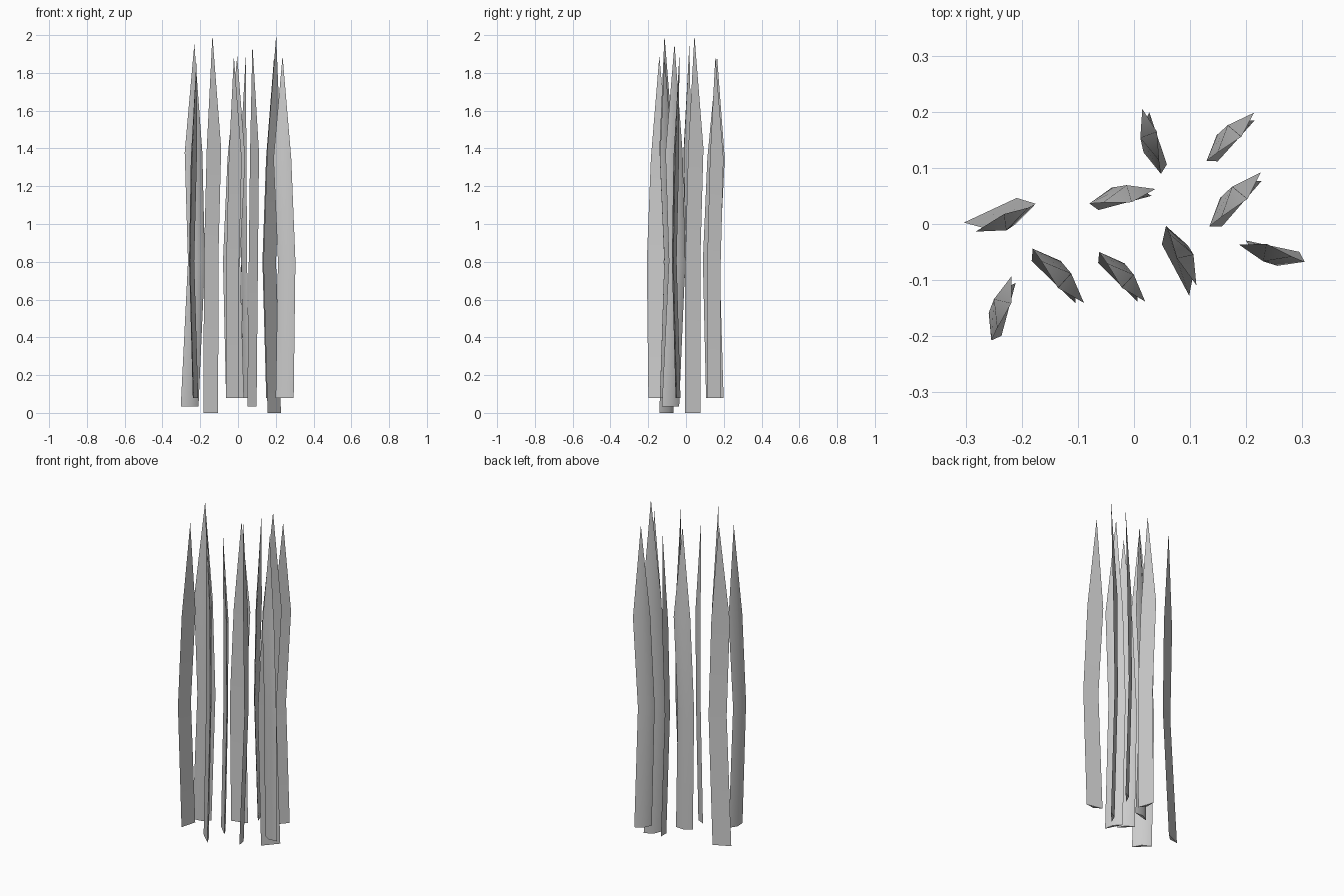
import bpy, bmesh, math
from mathutils import Vector, Matrix

if "Cube" in bpy.data.objects:
    bpy.data.objects.remove(bpy.data.objects["Cube"])

# Blade sections, bottom to top: height, then (u, v) of left edge, rounded ridge, right edge
SECTIONS = [
    (0.0, (-0.054, 0.000), (0.000, 0.018), (0.054, 0.000)),
    (0.8, (-0.068, 0.017), (-0.017, 0.036), (0.036, 0.019)),
    (1.4, (-0.042, 0.012), (0.012, 0.033), (0.065, 0.011)),
]
TIP = (0.013, -0.002, 2.0)

# Blades: base centre x, y, base height, scale, turn in degrees, lean of the tip in x, y
BLADES = [
    (-0.256, 0.0245, 0.035, 0.96, 205, 0.037, -0.003),
    (-0.2235, -0.152, 0.08, 0.905, 75, 0, 0),
    (-0.1435, -0.1035, 0.0, 1.0, -44, 0, 0),
    (-0.029, -0.104, 0.08, 0.905, -44.5, 0, 0),
    (-0.016, 0.0375, 0.08, 0.905, 15, 0, 0),
    (0.043, 0.1525, 0.08, 0.905, 108.6, 0, 0),
    (0.074, -0.082, 0.035, 0.96, -62, -0.002, 0.033),
    (0.182, 0.148, 0.08, 0.905, 48, 0, 0),
    (0.192, 0.036, 0.0, 1.0, 49, 0, 0),
    (0.247, -0.0395, 0.08, 0.905, 168, 0, 0),
]


def make_blade(number, x, y, z, scale, turn, lean_x, lean_y):
    rot = Matrix.Rotation(math.radians(turn), 3, 'Z')

    def place(u, v, h):
        p = rot @ Vector((u, v, h)) * scale
        return p + Vector((x + lean_x * h / 2, y + lean_y * h / 2, z))

    bm = bmesh.new()
    rings = [[bm.verts.new(place(u, v, h)) for u, v in pts] for h, *pts in SECTIONS]
    tip = bm.verts.new(place(*TIP))
    # Sides between sections, then the point and the closed base
    for low, high in zip(rings, rings[1:]):
        for i in range(3):
            j = (i + 1) % 3
            bm.faces.new((low[i], low[j], high[j], high[i]))
    for i in range(3):
        bm.faces.new((rings[-1][i], rings[-1][(i + 1) % 3], tip))
    bm.faces.new(rings[0])
    bmesh.ops.recalc_face_normals(bm, faces=bm.faces[:])
    mesh = bpy.data.meshes.new(f"grass_blade_{number}")
    bm.to_mesh(mesh)
    bm.free()
    obj = bpy.data.objects.new(f"grass_blade_{number}", mesh)
    bpy.context.collection.objects.link(obj)
    # Soft ridge, crisp outer edges
    bpy.ops.object.select_all(action='DESELECT')
    obj.select_set(True)
    bpy.context.view_layer.objects.active = obj
    bpy.ops.object.shade_smooth_by_angle(angle=math.radians(60))


for n, blade in enumerate(BLADES, 1):
    make_blade(n, *blade)
